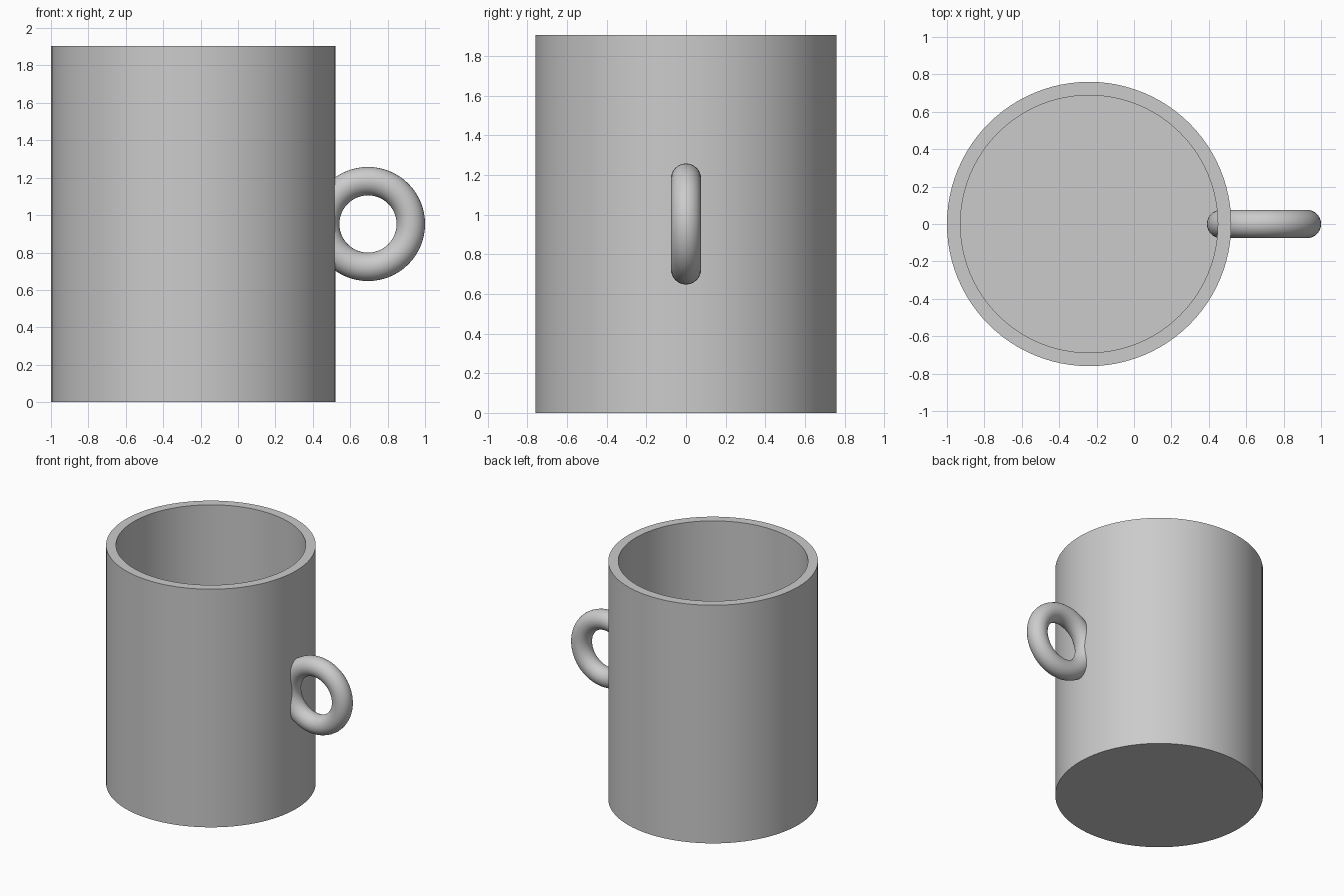
import bpy, bmesh, math

cube = bpy.data.objects.get("Cube")
if cube:
    bpy.data.objects.remove(cube, do_unlink=True)

grey = bpy.data.materials.new("light_grey")
grey.use_nodes = True
colour = (0.6, 0.6, 0.6, 1)
grey.diffuse_color = colour
grey.node_tree.nodes["Principled BSDF"].inputs["Base Color"].default_value = colour

HEIGHT, OUTER, WALL = 1.905, 0.76, 0.072
INNER = OUTER - WALL
CUP_X = -0.24


def finish(obj, name):
    obj.name = obj.data.name = name
    obj.data.materials.append(grey)
    bpy.ops.object.select_all(action="DESELECT")
    obj.select_set(True)
    bpy.context.view_layer.objects.active = obj
    bpy.ops.object.shade_smooth_by_angle(angle=math.radians(35))


# Cup body: a straight cylinder whose top is inset for the rim and pushed down
bm = bmesh.new()
bmesh.ops.create_cone(bm, cap_ends=True, segments=96, radius1=OUTER,
                      radius2=OUTER, depth=HEIGHT)
bmesh.ops.translate(bm, verts=bm.verts, vec=(0, 0, HEIGHT / 2))
top = max(bm.faces, key=lambda f: f.calc_center_median().z)
bmesh.ops.inset_region(bm, faces=[top], thickness=WALL)
well = bmesh.ops.extrude_discrete_faces(bm, faces=[top])["faces"][0]
bmesh.ops.translate(bm, verts=well.verts, vec=(0, 0, WALL - HEIGHT))
bmesh.ops.recalc_face_normals(bm, faces=bm.faces)
mesh = bpy.data.meshes.new("cup_body")
bm.to_mesh(mesh)
bm.free()
body = bpy.data.objects.new("cup_body", mesh)
body.location.x = CUP_X
bpy.context.collection.objects.link(body)
finish(body, "cup_body")

# Ring handle: a full torus passing through the wall
bpy.ops.mesh.primitive_torus_add(major_radius=0.229, minor_radius=0.076,
                                 major_segments=64, minor_segments=32,
                                 location=(0.695, 0, HEIGHT / 2),
                                 rotation=(math.pi / 2, 0, 0))
finish(bpy.context.object, "ring_handle")
